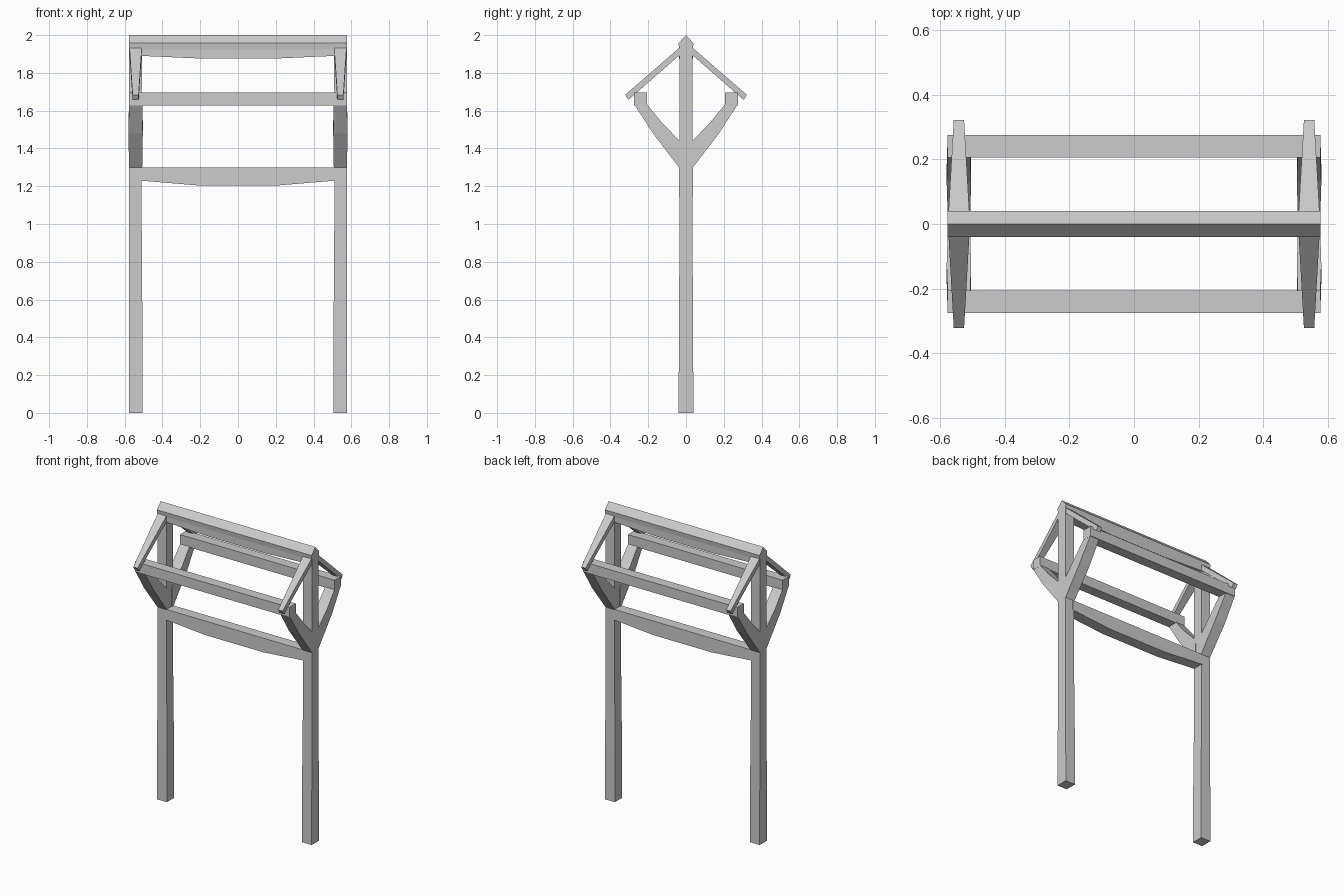
import bpy, bmesh

if "Cube" in bpy.data.objects:
    bpy.data.objects.remove(bpy.data.objects["Cube"])

PX = 0.542   # post centre distance from the middle


def loft(name, rings):
    """Skin a run of matching rings and cap both ends."""
    bm = bmesh.new()
    loops = [[bm.verts.new(p) for p in ring] for ring in rings]
    n = len(loops[0])
    for a, b in zip(loops, loops[1:]):
        for i in range(n):
            j = (i + 1) % n
            bm.faces.new((a[i], a[j], b[j], b[i]))
    bm.faces.new(loops[0])
    bm.faces.new(loops[-1])
    bmesh.ops.recalc_face_normals(bm, faces=bm.faces)
    mesh = bpy.data.meshes.new(name)
    bm.to_mesh(mesh)
    bm.free()
    obj = bpy.data.objects.new(name, mesh)
    bpy.context.collection.objects.link(obj)
    return obj


def bar(outer, inner, cx, hw, s):
    """Ring across a bar: outer and inner (y, z) points, x half width, y side."""
    (yo, zo), (yi, zi) = outer, inner
    return [(cx - hw, s * yo, zo), (cx + hw, s * yo, zo),
            (cx + hw, s * yi, zi), (cx - hw, s * yi, zi)]


for sx, side in ((-1, "left"), (1, "right")):
    cx = sx * PX

    # tall post, slightly thicker at the foot
    post = []
    for z, inner, hy in ((0, 0.505, 0.039), (0.35, 0.505, 0.038),
                         (0.85, 0.509, 0.035), (1.25, 0.511, 0.036), (1.9, 0.509, 0.034)):
        xa, xb = sx * inner, sx * 0.578
        post.append([(xa, -hy, z), (xb, -hy, z), (xb, hy, z), (xa, hy, z)])
    loft("post_" + side, post)

    for sy, face in ((-1, "front"), (1, "back")):
        # bent brace from the post to the side beam
        loft(f"brace_{side}_{face}", [
            bar((0.020, 1.280), (0.020, 1.430), cx, 0.035, sy),
            bar((0.037, 1.300), (0.037, 1.443), cx, 0.035, sy),
            bar((0.175, 1.480), (0.130, 1.540), cx, 0.038, sy),
            bar((0.273, 1.632), (0.207, 1.634), cx, 0.035, sy)])
        # thin rafter, tapering towards the eave
        loft(f"rafter_{side}_{face}", [
            bar((0.025, 1.942), (0.025, 1.902), cx, 0.033, sy),
            bar((0.322, 1.684), (0.305, 1.657), cx, 0.016, sy)])

# side beams resting on the braces
for sy, face in ((-1, "front"), (1, "back")):
    loft("side_beam_" + face, [
        bar((0.275, 1.696), (0.275, 1.628), 0, 0.578, sy),
        bar((0.206, 1.696), (0.206, 1.628), 0, 0.578, sy)])

# ridge beam with peaked top and arched underside
ridge = []
for x, zb in ((-0.578, 1.890), (-0.51, 1.890), (-0.22, 1.877),
              (0.22, 1.877), (0.51, 1.890), (0.578, 1.890)):
    ridge.append([(x, 0, 2.0), (x, 0.040, 1.957), (x, 0.036, 1.925), (x, 0.036, zb),
                  (x, -0.036, zb), (x, -0.036, 1.925), (x, -0.040, 1.957)])
loft("ridge_beam", ridge)

# lower cross beam with arched underside
cross = []
for x, zb in ((-0.52, 1.230), (-0.22, 1.205), (0.22, 1.205), (0.52, 1.230)):
    cross.append([(x, 0.036, 1.30), (x, 0.037, zb), (x, -0.037, zb), (x, -0.036, 1.30)])
loft("cross_beam", cross)
